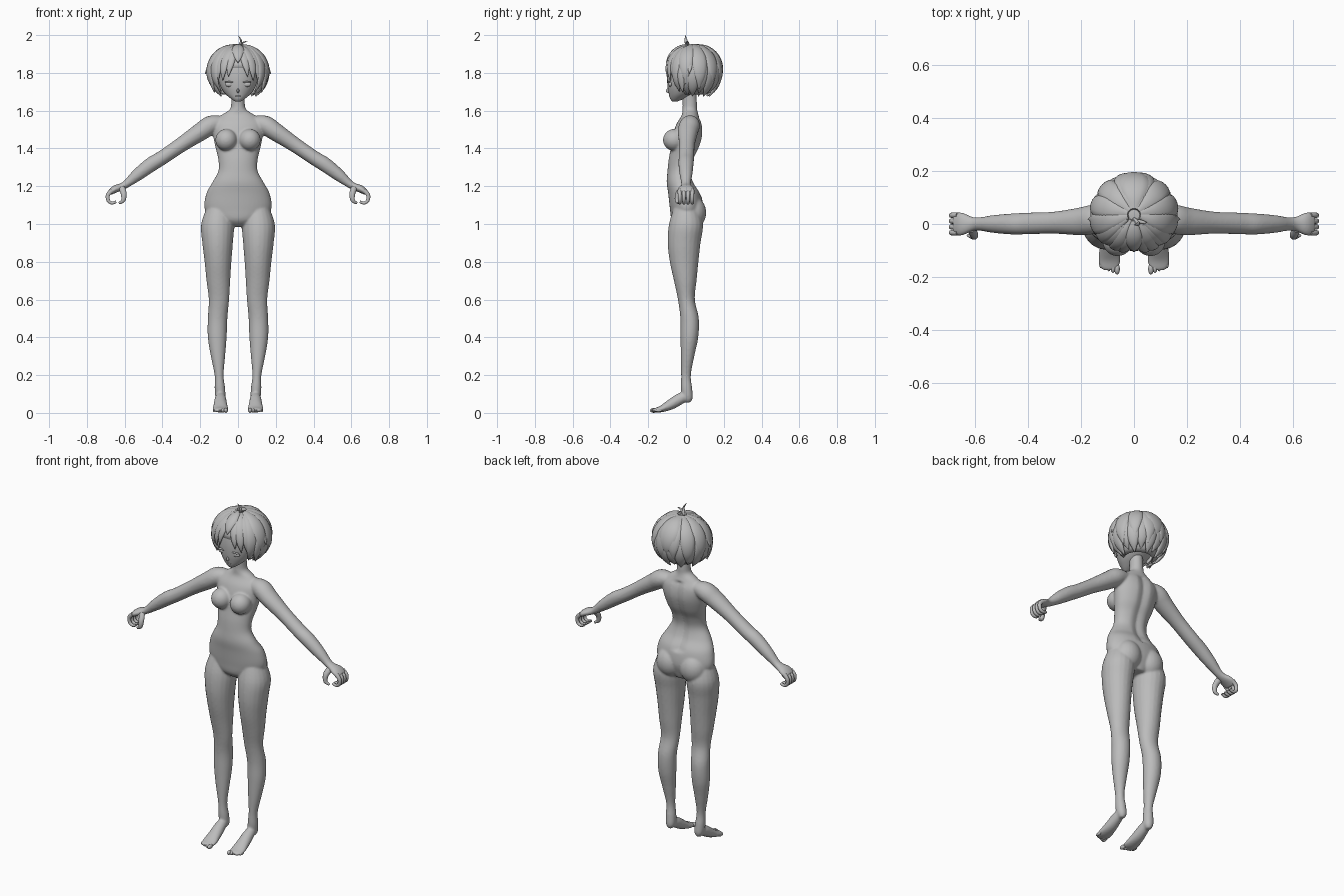
import bpy, bmesh
from math import sin, cos, pi, radians
from mathutils import Vector, Matrix

cube = bpy.data.objects.get("Cube")
if cube:
    bpy.data.objects.remove(cube, do_unlink=True)

X, Y, Z = Vector((1, 0, 0)), Vector((0, 1, 0)), Vector((0, 0, 1))

grey = bpy.data.materials.new("plain grey")
grey.use_nodes = True
tone = (0.5, 0.5, 0.5, 1)
grey.diffuse_color = tone
grey.node_tree.nodes["Principled BSDF"].inputs["Base Color"].default_value = tone


def smooth_rows(rows, steps):
    """Catmull-Rom interpolation of (x, y, z, radius, radius) rows."""
    rows = [Vector(r) for r in rows]
    out = []
    for i in range(len(rows) - 1):
        a, b, c, d = rows[max(i - 1, 0)], rows[i], rows[i + 1], rows[min(i + 2, len(rows) - 1)]
        for k in range(steps):
            t = k / steps
            out.append(b + (c - a) * (t / 2) + (a * 2 - b * 5 + c * 4 - d) * (t * t / 2)
                       + (b * 3 - a - c * 3 + d) * (t ** 3 / 2))
    return out + [rows[-1]]


def loft(bm, rows, ref, axis=None, side=1, sides=20, steps=5):
    """Closed tube of ellipses; side=-1 mirrors it across x."""
    rows = smooth_rows(rows, steps)
    mids = [Vector(r[:3]) for r in rows]
    rings = []
    for i, r in enumerate(rows):
        t = axis or (mids[min(i + 1, len(mids) - 1)] - mids[max(i - 1, 0)]).normalized()
        u = (ref - t * ref.dot(t)).normalized()
        v = t.cross(u)
        ring = []
        for k in range(sides):
            a = 2 * pi * k / sides
            p = mids[i] + u * cos(a) * max(r[3], .001) + v * sin(a) * max(r[4], .001)
            ring.append(bm.verts.new((p.x * side, p.y, p.z)))
        rings.append(ring)
    for low, high in zip(rings, rings[1:]):
        for k in range(sides):
            j = (k + 1) % sides
            bm.faces.new((low[k], low[j], high[j], high[k]))
    bm.faces.new(rings[0])
    bm.faces.new(rings[-1])
    return [v for ring in rings for v in ring]


def ball(bm, centre, radii):
    m = Matrix.Translation(centre) @ Matrix.Diagonal((*radii, 1))
    return bmesh.ops.create_uvsphere(bm, u_segments=24, v_segments=16, radius=1, matrix=m)["verts"]


def finish(bm, name, angle=60):
    bmesh.ops.recalc_face_normals(bm, faces=bm.faces)
    mesh = bpy.data.meshes.new(name)
    bm.to_mesh(mesh)
    bm.free()
    obj = bpy.data.objects.new(name, mesh)
    bpy.context.collection.objects.link(obj)
    mesh.materials.append(grey)
    bpy.ops.object.select_all(action='DESELECT')
    obj.select_set(True)
    bpy.context.view_layer.objects.active = obj
    bpy.ops.object.shade_smooth_by_angle(angle=radians(angle))
    return obj


# Body: torso, limbs and feet fused into one skin
bm = bmesh.new()
torso = loft(bm, [
    (0, .01, .985, .05, .05), (0, 0, 1.02, .13, .075), (0, .003, 1.08, .177, .088),
    (0, -.008, 1.16, .168, .086), (0, -.03, 1.22, .136, .072), (0, -.035, 1.28, .104, .063),
    (0, -.025, 1.34, .104, .067), (0, -.005, 1.4, .118, .076), (0, .01, 1.47, .132, .08),
    (0, .018, 1.53, .135, .068), (0, .022, 1.575, .09, .045), (0, .02, 1.605, .045, .039),
    (0, .02, 1.64, .036, .038), (0, .015, 1.72, .036, .038)], X, Z, sides=40)
# spine groove
for v in torso:
    if v.co.y > 0 and abs(v.co.x) < .04 and 1.15 < v.co.z < 1.56:
        v.co.y -= .014 * (1 - abs(v.co.x) / .04)

for s in (1, -1):
    ball(bm, (s * .062, -.062, 1.445), (.058, .06, .058))
    ball(bm, (s * .076, .037, 1.06), (.078, .07, .085))
    # leg
    loft(bm, [
        (.1, 0, 1.1, .06, .06), (.108, 0, 1, .087, .09), (.108, -.01, .9, .081, .087),
        (.106, -.01, .8, .071, .076), (.104, -.004, .7, .063, .06), (.101, .002, .6, .054, .045),
        (.108, .019, .5, .052, .049), (.11, .018, .4, .05, .047), (.106, .008, .3, .038, .036),
        (.1, 0, .2, .024, .026), (.096, .003, .13, .028, .03), (.093, .008, .08, .026, .028),
        (.093, .01, .055, .012, .014)], X, Z, s)
    # foot
    loft(bm, [
        (.093, .02, .095, .02, .022), (.093, -.03, .075, .03, .03), (.093, -.08, .045, .036, .028),
        (.093, -.13, .021, .042, .018), (.093, -.165, .014, .036, .011),
        (.093, -.175, .012, .02, .008)], X, None, s)
    # arm and palm
    loft(bm, [
        (.07, .025, 1.54, .035, .03), (.14, .02, 1.525, .054, .05), (.2, .01, 1.487, .053, .048),
        (.3, .005, 1.42, .042, .04), (.4, .002, 1.352, .041, .038), (.46, 0, 1.315, .04, .039),
        (.53, 0, 1.262, .034, .033), (.6, 0, 1.206, .025, .02), (.65, 0, 1.185, .044, .02),
        (.68, 0, 1.165, .042, .014)], Y, None, s)
body = finish(bm, "body")
skin = body.modifiers.new("fuse", 'REMESH')
skin.mode = 'VOXEL'
skin.voxel_size = .006
skin.use_smooth_shade = True
soften = body.modifiers.new("soften", 'SMOOTH')
soften.factor = .5
soften.iterations = 6

# Fingers and toes
bm = bmesh.new()
toes = bmesh.new()
for s in (1, -1):
    for i in range(4):
        y = -.033 + .022 * i
        path = ((.665, 1.178), (.688, 1.155), (.687, 1.125), (.668, 1.111), (.645, 1.118))
        loft(bm, [(x, y, z, .0115 - .001 * k, .013 - .0015 * k)
                  for k, (x, z) in enumerate(path)], Y, None, s, 10, 4)
    loft(bm, [(.615, -.02, 1.19, .014, .018), (.605, -.042, 1.16, .014, .016),
              (.608, -.048, 1.125, .011, .012), (.63, -.043, 1.11, .005, .006)], Y, None, s, 10, 4)
    for i in range(5):
        size = .0125 - .0012 * i
        ball(toes, (s * (.064 + .0155 * i), -.17 + .006 * i, .013), (size * .85, .021, size))
finish(bm, "fingers")
finish(toes, "toes")

# Head with soft facial relief
bm = bmesh.new()
loft(bm, [
    (0, -.06, 1.648, .014, .012), (0, -.048, 1.662, .036, .035), (0, -.026, 1.69, .068, .065),
    (0, -.006, 1.73, .094, .092), (0, .012, 1.79, .112, .112), (0, .02, 1.85, .11, .112),
    (0, .02, 1.9, .085, .09), (0, .02, 1.925, .03, .03)], X, Z, sides=32)
ball(bm, (0, -.094, 1.706), (.007, .013, .012))
ball(bm, (0, -.083, 1.678), (.016, .008, .004))
for s in (1, -1):
    ball(bm, (s * .045, -.083, 1.74), (.024, .01, .014))
    ball(bm, (s * .045, -.09, 1.752), (.026, .009, .004))
finish(bm, "head")

# Scalp cap, open over the face
bm = bmesh.new()
centre = Vector((0, .035, 1.8))
size = Vector((.15, .142, .143))
ball(bm, centre, size * .97)
bmesh.ops.delete(bm, geom=[f for f in bm.faces if f.calc_center_median().z < 1.69 or
                           (f.calc_center_median().y < .0 and f.calc_center_median().z < 1.84)],
                 context='FACES')
cap = finish(bm, "hair_cap")
cap.modifiers.new("thickness", 'SOLIDIFY').thickness = .008


def lock(bm, turn, start, end, width, lift=0, flick=0, bend=0):
    """Tapered strand over the skull; turn 0 is the front, start and end are polar angles."""
    rows = []
    for k, w in enumerate((.3, .75, 1, .95, .65, .04)):
        t = k / 5
        p = start + (end - start) * t
        a = radians(turn + bend * t * t)
        grow = 1 + lift + flick * t ** 4
        d = Vector((sin(p) * sin(a) * size.x, -sin(p) * cos(a) * size.y, cos(p) * size.z))
        rows.append((*(centre + d * grow), width * w, .003 + width * w * .33))
    loft(bm, rows, Vector((cos(radians(turn)), sin(radians(turn)), 0)), None, 1, 12, 4)


# Back and side hair in two layers
bm = bmesh.new()
for i in range(12):
    turn = 70 + 20 * i
    lock(bm, turn, .8, 2.4 + .12 * (i % 2), .036, .0, .06 * (i % 2))
for i in range(8):
    lock(bm, 75 + 30 * i, .15, 1.95 + .2 * (i % 2), .042, .03, .05)
lock(bm, 180, .15, 1.9, .06, .02)
finish(bm, "back_hair")

# Fringe, cheek locks and flicked tips
bm = bmesh.new()
lock(bm, 0, .15, 1.2, .032, .04)
for s in (1, -1):
    lock(bm, s * 14, .15, 1.72, .024, .01, 0, s * 6)
    lock(bm, s * 27, .15, 1.85, .026, .02, 0, s * 6)
    lock(bm, s * 42, .2, 2.0, .028, .01, 0, s * 8)
    lock(bm, s * 57, .2, 2.3, .032, .03, 0, -s * 6)
    lock(bm, s * 74, .3, 2.5, .035, .02)
    lock(bm, s * 84, .7, 1.6, .018, .04, .12)
    lock(bm, s * 66, 1.2, 2.25, .02, .06, .1)
finish(bm, "fringe")

# Loose strand on the crown
bm = bmesh.new()
loft(bm, [(0, .02, 1.935, .006, .006), (.012, .005, 1.955, .009, .006),
          (.016, 0, 1.972, .008, .005), (0, -.003, 1.999, .001, .001)], Y, None, 1, 10)
loft(bm, [(0, .015, 1.94, .006, .006), (.03, .008, 1.962, .007, .004),
          (.05, .005, 1.966, .001, .001)], Y, None, 1, 10)
finish(bm, "crown_strand")
